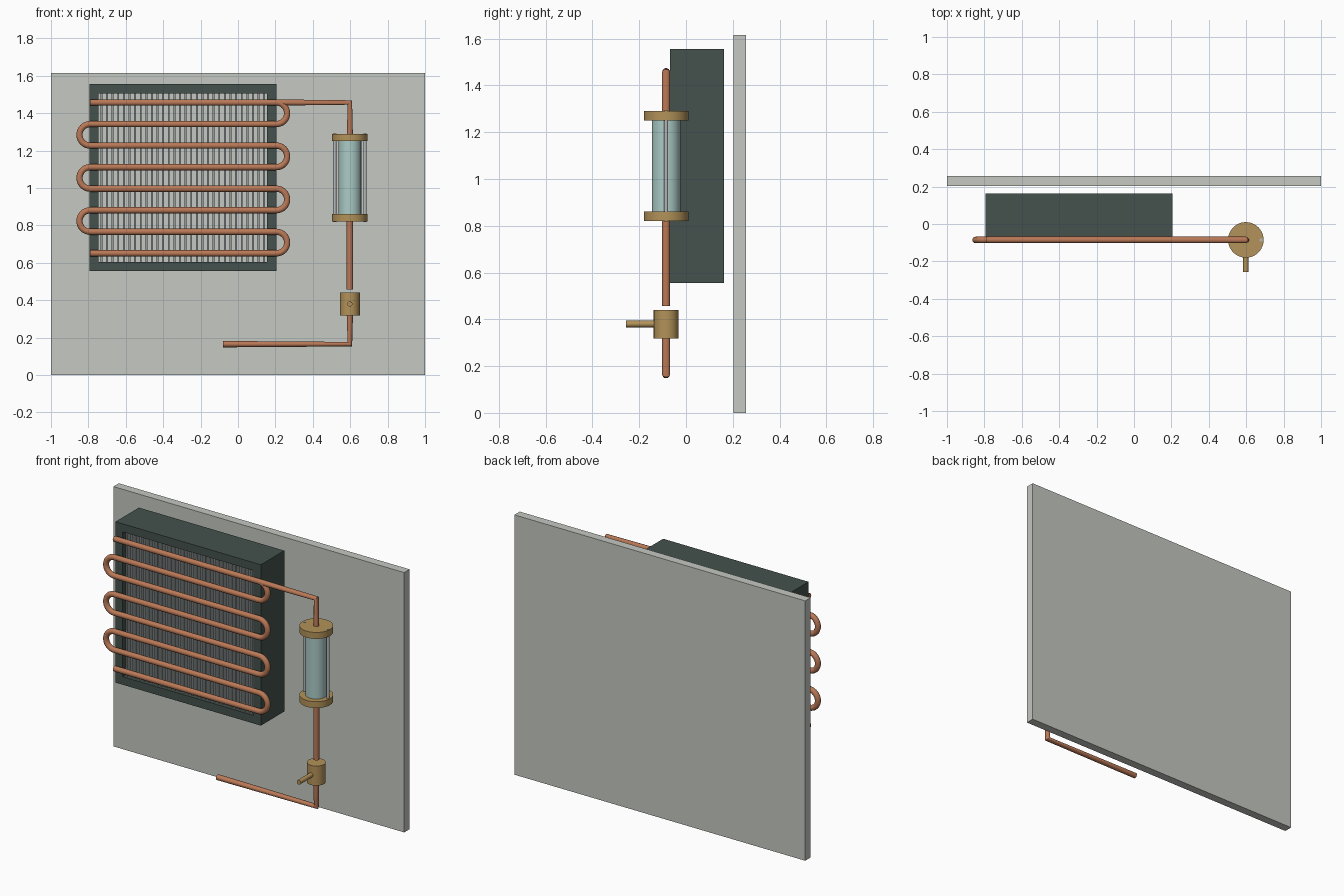
import bpy, bmesh, math
from mathutils import Vector

if "Cube" in bpy.data.objects:
    bpy.data.objects.remove(bpy.data.objects["Cube"])


def material(name, rgb):
    m = bpy.data.materials.new(name)
    m.diffuse_color = (*rgb, 1)
    m.use_nodes = True
    m.node_tree.nodes["Principled BSDF"].inputs["Base Color"].default_value = m.diffuse_color
    return m


PANEL = material("pale grey", (0.56, 0.58, 0.54))
DARK = material("dark green grey", (0.058, 0.083, 0.075))
FIN = material("fin grey", (0.30, 0.33, 0.33))
COPPER = material("copper", (0.49, 0.19, 0.095))
BRASS = material("brass", (0.45, 0.29, 0.10))
GLASS = material("pale teal glass", (0.41, 0.60, 0.57))
STEEL = material("rod steel", (0.45, 0.48, 0.48))

PIPE_Y = -0.085     # plane of all pipework
PIPE_X = 0.598      # vertical pipe line
TUBE_R = 0.017


def finish(name, bm, mat):
    bmesh.ops.recalc_face_normals(bm, faces=bm.faces)
    me = bpy.data.meshes.new(name)
    bm.to_mesh(me)
    bm.free()
    ob = bpy.data.objects.new(name, me)
    me.materials.append(mat)
    bpy.context.collection.objects.link(ob)
    return ob


def add_box(bm, lo, hi):
    lo, hi = Vector(lo), Vector(hi)
    cube = bmesh.ops.create_cube(bm, size=1)["verts"]
    bmesh.ops.scale(bm, vec=hi - lo, verts=cube)
    bmesh.ops.translate(bm, vec=(lo + hi) / 2, verts=cube)


def smooth(ob):
    bpy.ops.object.select_all(action='DESELECT')
    ob.select_set(True)
    bpy.context.view_layer.objects.active = ob
    bpy.ops.object.shade_smooth_by_angle(angle=math.radians(40))


def cylinder(name, mat, start, end, r, sides=48):
    start, end = Vector(start), Vector(end)
    bm = bmesh.new()
    bmesh.ops.create_cone(bm, cap_ends=True, segments=sides, radius1=r,
                          radius2=r, depth=(end - start).length)
    rot = (end - start).to_track_quat('Z', 'Y').to_matrix()
    bmesh.ops.rotate(bm, matrix=rot, verts=bm.verts)
    bmesh.ops.translate(bm, vec=(start + end) / 2, verts=bm.verts)
    ob = finish(name, bm, mat)
    smooth(ob)
    return ob


def tube(name, points, r=TUBE_R):
    """Round copper tube along x, z points in the pipe plane."""
    cu = bpy.data.curves.new(name, 'CURVE')
    cu.dimensions = '3D'
    cu.bevel_depth = r
    cu.bevel_resolution = 5
    cu.use_fill_caps = True
    sp = cu.splines.new('POLY')
    sp.points.add(len(points) - 1)
    for p, (x, z) in zip(sp.points, points):
        p.co = (x, PIPE_Y, z, 1)
    ob = bpy.data.objects.new(name, cu)
    cu.materials.append(COPPER)
    bpy.context.collection.objects.link(ob)
    bpy.ops.object.select_all(action='DESELECT')
    ob.select_set(True)
    bpy.context.view_layer.objects.active = ob
    bpy.ops.object.convert(target='MESH')
    smooth(bpy.context.object)


# Wall panel
bm = bmesh.new()
add_box(bm, (-1, 0.204, 0), (1, 0.257, 1.615))
finish("wall_panel", bm, PANEL)

# Open rectangular frame: a ring of four-cornered sections
X0, X1, Z0, Z1, WALL = -0.795, 0.205, 0.555, 1.555, 0.05
Y0, Y1 = -0.068, 0.162
bm = bmesh.new()
rings = []
for inset, y in ((0, Y0), (WALL, Y0), (WALL, Y1), (0, Y1)):
    rings.append([bm.verts.new((x, y, z)) for x, z in (
        (X0 + inset, Z0 + inset), (X1 - inset, Z0 + inset),
        (X1 - inset, Z1 - inset), (X0 + inset, Z1 - inset))])
for i in range(4):
    a, b = rings[i], rings[(i + 1) % 4]
    for j in range(4):
        k = (j + 1) % 4
        bm.faces.new((a[j], a[k], b[k], b[j]))
finish("radiator_frame", bm, DARK)

# Thin vertical fins inside the frame
bm = bmesh.new()
FINS = 30
pitch = (X1 - X0 - 2 * WALL) / FINS
for i in range(FINS):
    x = X0 + WALL + (i + 0.5) * pitch
    add_box(bm, (x - 0.005, Y0 + 0.02, Z0 + WALL), (x + 0.005, Y1 - 0.015, Z1 - WALL))
finish("radiator_fins", bm, FIN)

# Serpentine coil: eight rows joined by half-circle bends
ROWS, TOP, STEP = 8, 1.457, 0.1152
LEFT, RIGHT = -0.79, 0.205
path = [(LEFT, TOP)]
for row in range(ROWS):
    z = TOP - row * STEP
    side = 1 if row % 2 == 0 else -1
    end = RIGHT if side > 0 else LEFT
    if row == ROWS - 1:
        path.append((LEFT, z))
        break
    for s in range(17):
        a = math.pi / 2 - math.pi * s / 16
        path.append((end + side * math.cos(a) * STEP / 2,
                     z - STEP / 2 + math.sin(a) * STEP / 2))
tube("coil", path)

# Connecting pipes
tube("upper_pipe", [(RIGHT, TOP), (PIPE_X, TOP), (PIPE_X, 1.27)])
tube("middle_pipe", [(PIPE_X, 0.84), (PIPE_X, 0.458)])
tube("lower_pipe", [(PIPE_X, 0.33), (PIPE_X, 0.165), (-0.08, 0.165)])

# Sight glass with brass caps and tie rods
cylinder("sight_glass", GLASS, (PIPE_X, PIPE_Y, 0.85), (PIPE_X, PIPE_Y, 1.26), 0.061)
for name, z in (("upper_cap", 1.25), ("lower_cap", 0.82)):
    cylinder(name, BRASS, (PIPE_X, PIPE_Y, z), (PIPE_X, PIPE_Y, z + 0.04), 0.095)
for name, s in (("left_rod", -1), ("right_rod", 1)):
    x = PIPE_X + s * 0.081
    cylinder(name, STEEL, (x, PIPE_Y, 0.818), (x, PIPE_Y, 1.292), 0.009, 16)

# Valve body and its lever
cylinder("valve_body", BRASS, (PIPE_X, PIPE_Y, 0.318), (PIPE_X, PIPE_Y, 0.44), 0.053)
cylinder("valve_lever", BRASS, (PIPE_X, PIPE_Y, 0.38), (PIPE_X, -0.257, 0.38), 0.014, 24)
